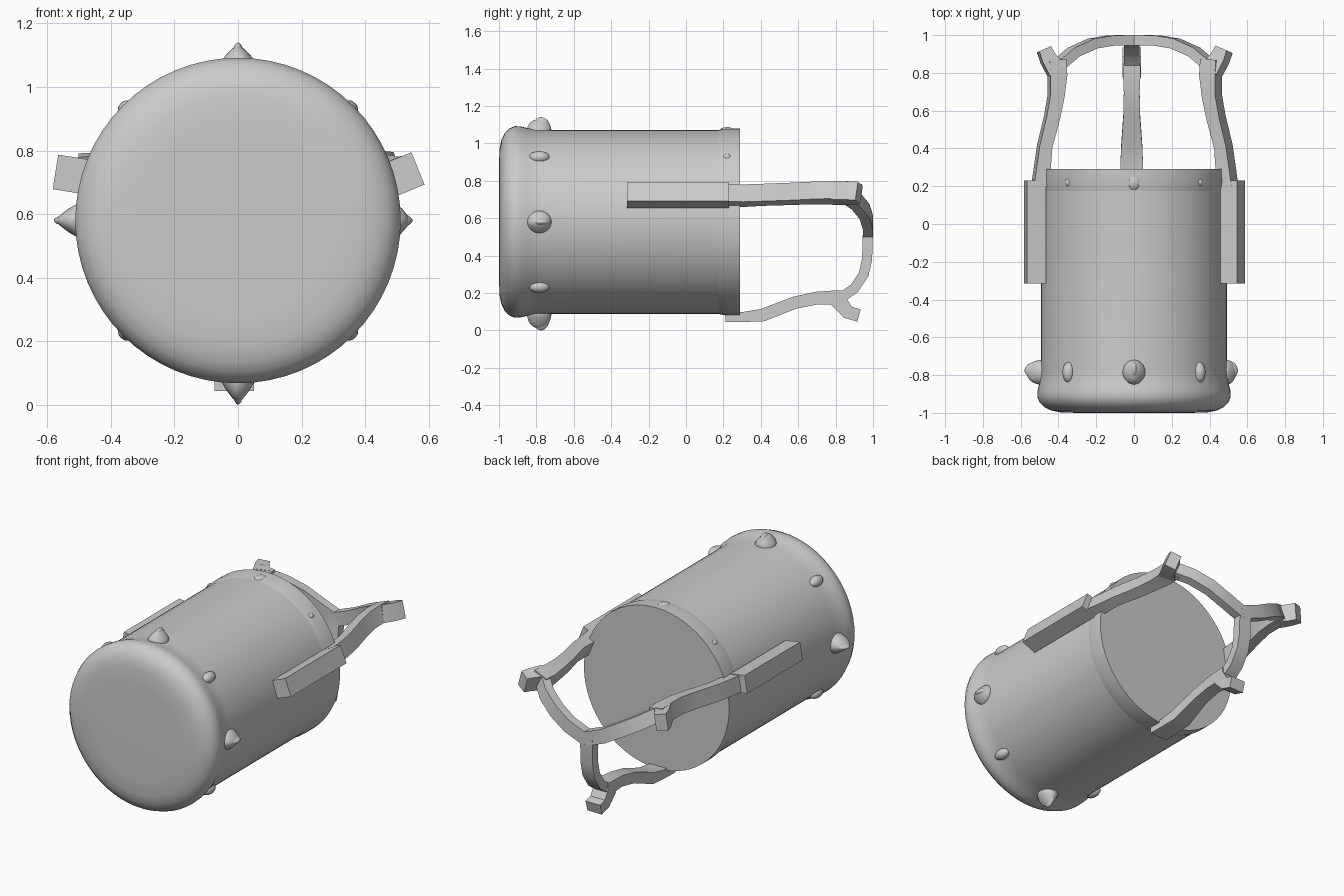
import bpy, bmesh, math
from mathutils import Vector, Matrix

if "Cube" in bpy.data.objects:
    bpy.data.objects.remove(bpy.data.objects["Cube"])

CZ = 0.58  # height of the drum axis


def finish(name, bm, angle=35):
    bmesh.ops.recalc_face_normals(bm, faces=bm.faces)
    me = bpy.data.meshes.new(name)
    bm.to_mesh(me)
    bm.free()
    ob = bpy.data.objects.new(name, me)
    bpy.context.collection.objects.link(ob)
    bpy.ops.object.select_all(action='DESELECT')
    bpy.context.view_layer.objects.active = ob
    ob.select_set(True)
    bpy.ops.object.shade_smooth_by_angle(angle=math.radians(angle))
    return ob


def lathe(name, profile, n=64):
    """Spin (radius, y) points round the drum axis; both ends are capped."""
    bm = bmesh.new()
    rings = []
    for r, y in profile:
        rings.append([bm.verts.new((r * math.cos(2 * math.pi * i / n), y,
                                    CZ + r * math.sin(2 * math.pi * i / n))) for i in range(n)])
    for a, b in zip(rings, rings[1:]):
        for i in range(n):
            bm.faces.new((a[i], a[(i + 1) % n], b[(i + 1) % n], b[i]))
    bm.faces.new(rings[0])
    bm.faces.new(rings[-1])
    return finish(name, bm)


def sweep(name, pts, wide):
    """Rectangular bar through (x, y, z, half thickness, half width) points."""
    bm = bmesh.new()
    wide = Vector(wide).normalized()
    rings = []
    for i, p in enumerate(pts):
        t = Vector(pts[min(i + 1, len(pts) - 1)][:3]) - Vector(pts[max(i - 1, 0)][:3])
        thick = t.cross(wide).normalized()
        w = thick.cross(t).normalized()
        c = Vector(p[:3])
        rings.append([bm.verts.new(c + thick * p[3] * a + w * p[4] * b)
                      for a, b in ((1, 1), (1, -1), (-1, -1), (-1, 1))])
    for a, b in zip(rings, rings[1:]):
        for i in range(4):
            bm.faces.new((a[i], a[(i + 1) % 4], b[(i + 1) % 4], b[i]))
    bm.faces.new(rings[0])
    bm.faces.new(rings[-1])
    return finish(name, bm, 30)


def lump(name, deg, y, r, size, taper=0.0):
    """Rounded knob on the drum; size = tangential, axial and radial half-sizes."""
    bm = bmesh.new()
    bmesh.ops.create_icosphere(bm, subdivisions=3, radius=1)
    for v in bm.verts:
        v.co.x *= 1 - taper * max(v.co.z, 0)
        v.co = Vector((v.co.x * size[0], v.co.y * size[1], v.co.z * size[2] + r))
    bm.transform(Matrix.Translation((0, y, CZ)) @ Matrix.Rotation(math.radians(90 - deg), 4, 'Y'))
    return finish(name, bm, 40)


# Drum with a swollen front end and a slim back rim
lathe("drum", [(0.30, -1.0), (0.39, -0.997), (0.44, -0.987), (0.475, -0.97), (0.50, -0.945),
               (0.512, -0.915), (0.511, -0.885), (0.502, -0.85), (0.494, -0.81),
               (0.492, -0.77), (0.492, 0.18)])
lathe("back_rim", [(0.485, 0.17), (0.492, 0.175), (0.50, 0.215), (0.50, 0.29)])

# Four large lugs with a narrow ridge, four small lugs between them
for i, (deg, peak) in enumerate([(0, 0.55), (90, 0.56), (180, 0.58), (270, 0.58)]):
    lump(f"lug_{i}", deg, -0.785, 0.49, (0.06, 0.066, peak - 0.50), 0.5)
    lump(f"lug_ridge_{i}", deg, -0.775, 0.50, (0.028, 0.05, peak - 0.50), 0.3)
    lump(f"small_lug_{i}", deg + 45, -0.785, 0.49, (0.032, 0.055, 0.032))

# Little bumps on the back rim
for i, (deg, s) in enumerate([(45, 0.02), (90, 0.035), (135, 0.02)]):
    lump(f"rim_bump_{i}", deg, 0.22, 0.485, (s, s * 1.2, 0.022))

# Upper arms: side rail, bent arm, outward tip and spoke to the hub
for side, s, tilt, cx in (("right", 1, 22, 0.52), ("left", -1, 9, 0.525)):
    a = math.radians(tilt)
    wide = (-s * math.sin(a), 0, math.cos(a))
    sweep(f"{side}_rail", [(s * cx, -0.315, 0.725, 0.05, 0.055),
                           (s * cx, 0.23, 0.725, 0.05, 0.055)], wide)
    sweep(f"{side}_arm", [(s * x, y, z, t, 0.05) for x, y, z, t in (
        (0.492, 0.20, 0.72, 0.045), (0.485, 0.30, 0.72, 0.038), (0.473, 0.41, 0.725, 0.034),
        (0.435, 0.56, 0.73, 0.036), (0.412, 0.68, 0.735, 0.038), (0.405, 0.79, 0.735, 0.045),
        (0.41, 0.87, 0.735, 0.045))], wide)
    sweep(f"{side}_tip", [(s * x, y, 0.735, t, 0.052) for x, y, t in (
        (0.41, 0.81, 0.05), (0.455, 0.875, 0.04), (0.477, 0.925, 0.034))], wide)
    sweep(f"{side}_spoke", [(s * x, y, z, 0.027, 0.042) for x, y, z in (
        (0.39, 0.85, 0.73), (0.32, 0.91, 0.69), (0.22, 0.955, 0.635),
        (0.12, 0.972, 0.58), (-0.01, 0.973, 0.53))], (-s * 0.45, 0, 0.9))

# Lower arm with its tip and spoke, same build turned downwards
X = -0.012
sweep("lower_arm", [(X, y, z, t, w) for y, z, t, w in (
    (0.21, 0.068, 0.024, 0.062), (0.31, 0.072, 0.027, 0.06), (0.41, 0.082, 0.034, 0.056),
    (0.58, 0.148, 0.033, 0.044), (0.70, 0.173, 0.034, 0.042), (0.79, 0.175, 0.038, 0.046),
    (0.85, 0.18, 0.035, 0.048))], (1, 0, 0))
sweep("lower_tip", [(X, y, z, t, 0.05) for y, z, t in (
    (0.81, 0.165, 0.045), (0.865, 0.097, 0.036), (0.925, 0.08, 0.034))], (1, 0, 0))
sweep("lower_spoke", [(X, y, z, 0.027, 0.042) for y, z in (
    (0.83, 0.175), (0.90, 0.225), (0.95, 0.30), (0.968, 0.38), (0.973, 0.54))], (1, 0, 0))
